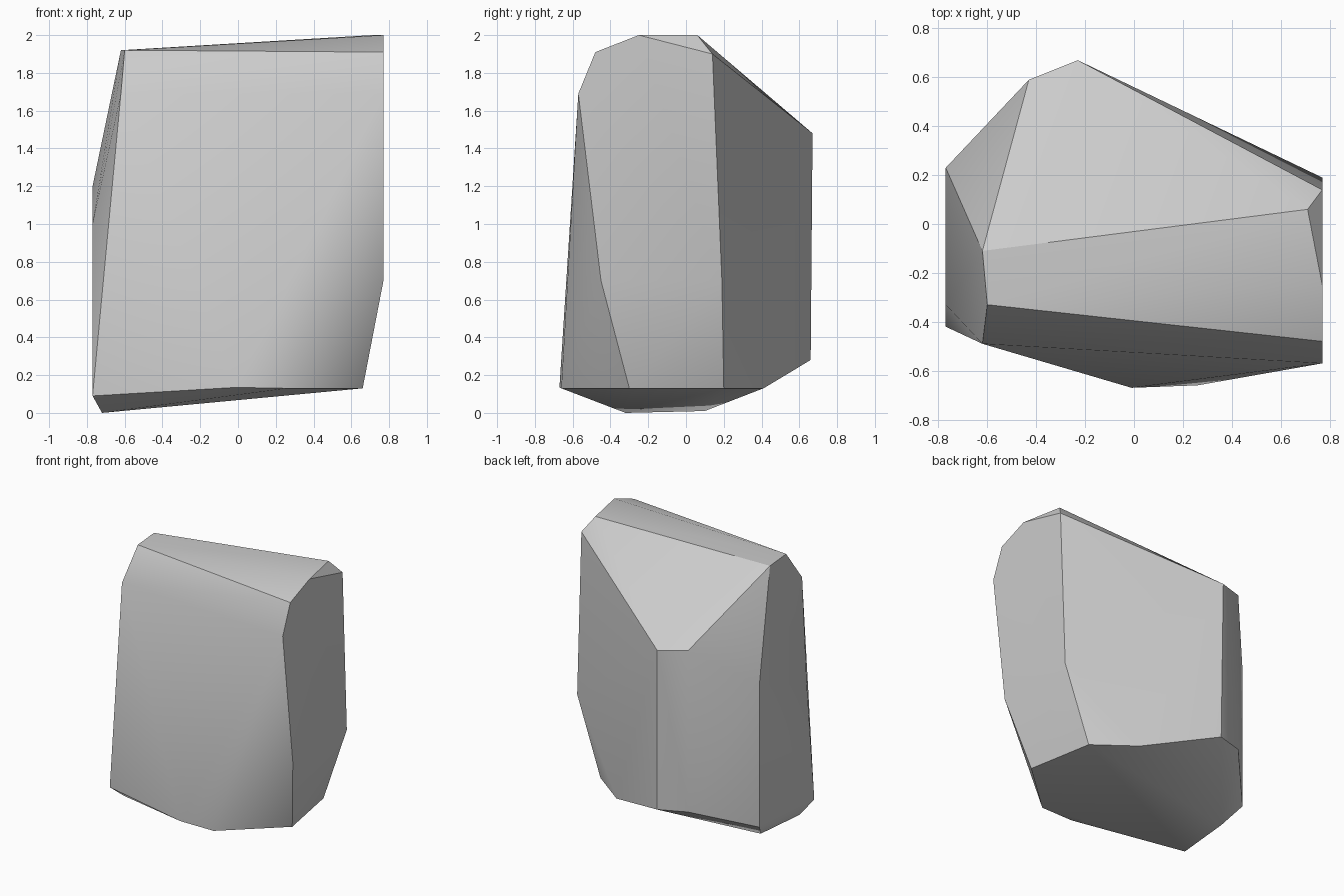
import bpy
import bmesh
from math import radians

# Remove only the default cube
default_cube = bpy.data.objects.get("Cube")
if default_cube:
    bpy.data.objects.remove(default_cube, do_unlink=True)


def make_material(name, colour):
    """One flat colour for the viewport and for renders."""
    material = bpy.data.materials.new(name)
    material.use_nodes = True
    material.diffuse_color = colour
    shader = material.node_tree.nodes["Principled BSDF"]
    shader.inputs["Base Color"].default_value = colour
    shader.inputs["Roughness"].default_value = 0.9
    return material


def make_boulder(name, corner_groups, material):
    """Wrap the corner groups in a convex skin and merge its flat facets."""
    bm = bmesh.new()
    for corners in corner_groups:
        for corner in corners:
            bm.verts.new(corner)
    hull = bmesh.ops.convex_hull(bm, input=bm.verts[:])
    loose = {v for key in ("geom_interior", "geom_unused") for v in hull[key]
             if isinstance(v, bmesh.types.BMVert) and v.is_valid}
    bmesh.ops.delete(bm, geom=list(loose), context='VERTS')
    bmesh.ops.dissolve_limit(bm, angle_limit=radians(1.5),
                             verts=bm.verts[:], edges=bm.edges[:])
    bmesh.ops.recalc_face_normals(bm, faces=bm.faces[:])

    mesh = bpy.data.meshes.new(name)
    bm.to_mesh(mesh)
    bm.free()
    mesh.materials.append(material)
    boulder = bpy.data.objects.new(name, mesh)
    bpy.context.collection.objects.link(boulder)
    return boulder


# Crown: ridge and chamfered front lip
crown = [(-.62, -.11, 1.92), (.71, .06, 2), (.77, -.25, 2), (.77, .14, 1.9),
         (-.6, -.33, 1.92), (.77, -.48, 1.91),
         (-.62, -.49, 1.69), (.77, -.57, 1.69)]

# Shoulders: lower end of the rear slope and the side break
shoulders = [(-.23, .67, 1.48), (-.43, .59, 1.5),
             (-.77, .23, 1.2), (-.77, -.33, 1)]

# Flanks: where the left side starts to taper inward
flanks = [(.77, -.45, .7), (.77, .19, .7)]

# Base rim: outline just above the ground
base_rim = [(-.77, -.42, .09), (-.01, -.67, .135), (.26, -.66, .13),
            (.66, -.3, .13), (.57, .2, .13), (.29, .41, .13),
            (-.22, .66, .28), (-.43, .59, .29), (-.77, .23, .13)]

# Foot: lowest edge touching the ground
foot = [(-.72, -.32, 0), (-.69, .1, .01)]

stone = make_material("stone grey", (.6, .6, .6, 1))
rock = make_boulder("boulder", [crown, shoulders, flanks, base_rim, foot], stone)

# Soft shading across shallow breaks, crisp edges elsewhere
bpy.ops.object.select_all(action='DESELECT')
rock.select_set(True)
bpy.context.view_layer.objects.active = rock
bpy.ops.object.shade_smooth_by_angle(angle=radians(30))
